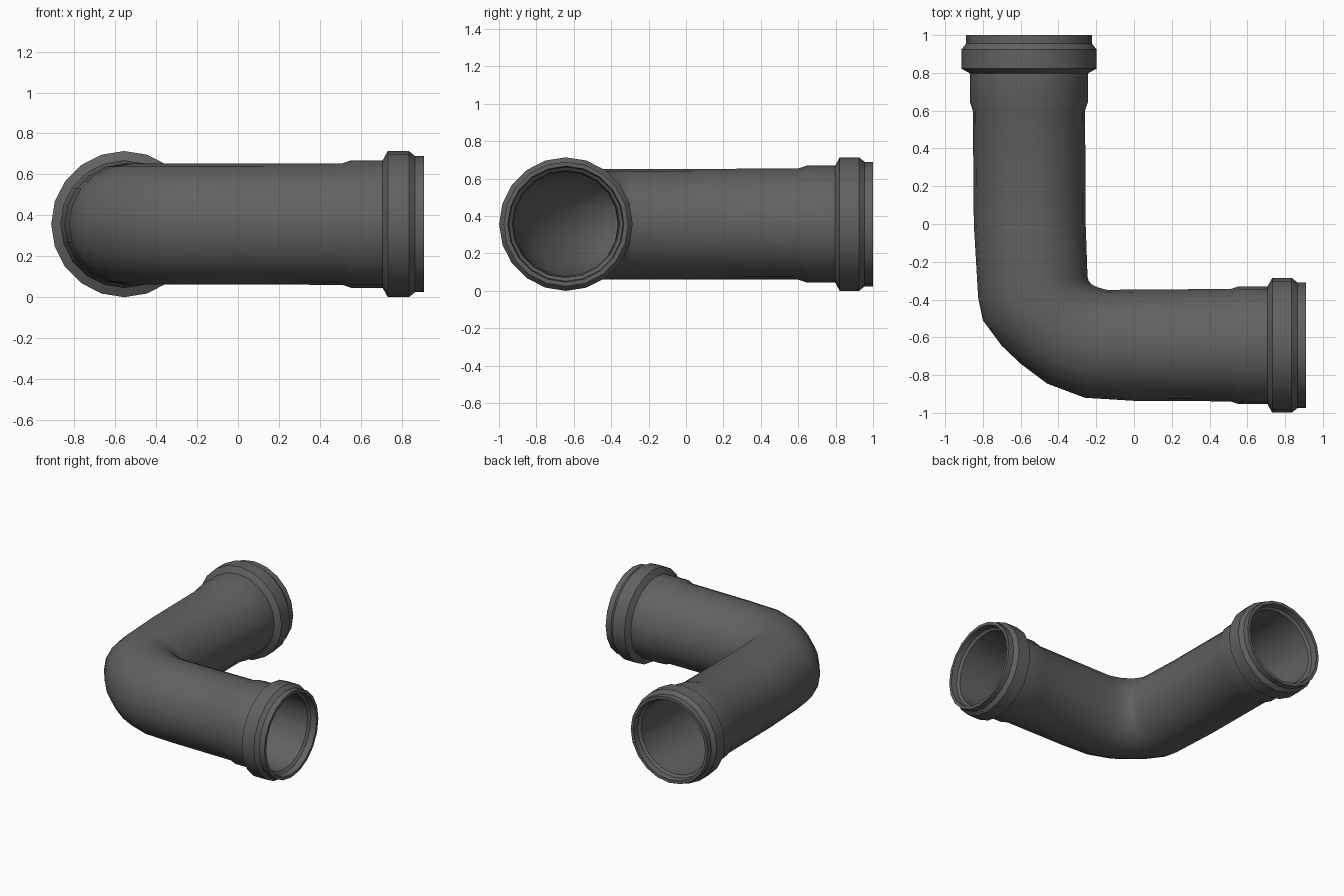
import bpy, bmesh, math
from mathutils import Vector

if "Cube" in bpy.data.objects:
    bpy.data.objects.remove(bpy.data.objects["Cube"])

SIDES = 20
ZC = 0.357
R_PIPE = 0.295
R_BORE = 0.28

# Socket profiles: (distance back from the open end, radius)
SOCKET_OUT = [(0, .333), (.045, .333), (.075, .357), (.178, .357),
              (.203, .312), (.355, .312), (.4, .297)]
SOCKET_IN = [(0, .31), (.045, .305), (.06, .287), (.4, R_BORE)]

# Bend sections: outer-side point and inner-side point in plan
BEND = [((-.848, 0), (-.256, 0)),
        ((-.825, -.39), (-.246, -.28)),
        ((-.8, -.51), (-.24, -.3)),
        ((-.7, -.645), (-.228, -.316)),
        ((-.6, -.74), (-.212, -.327)),
        ((-.46, -.845), (-.19, -.336)),
        ((-.26, -.92), (-.14, -.35)),
        ((0, -.936), (0, -.346))]


def section(outer, inner, rz, scale=1.0):
    """One elliptical cross-section: centre, plan half-axis, vertical radius."""
    o, i = Vector((*outer, ZC)), Vector((*inner, ZC))
    return (o + i) / 2, (o - i) / 2 * scale, rz


def leg_a(profile):
    return [section((-.556 - r, 1 - d), (-.556 + r, 1 - d), r) for d, r in profile]


def leg_b(profile):
    return [section((.91 - d, -.642 - r), (.91 - d, -.642 + r), r) for d, r in profile]


def shell(socket, r):
    bend = [section(o, i, r, r / R_PIPE) for o, i in BEND]
    return leg_a(socket) + bend + leg_b(socket)[::-1]


# Outer skin one way, bore back the other way, closed at both rims
sections = shell(SOCKET_OUT, R_PIPE) + shell(SOCKET_IN, R_BORE)[::-1]

bm = bmesh.new()
rings = []
for c, h, rz in sections:
    ring = []
    for k in range(SIDES):
        a = 2 * math.pi * k / SIDES
        ring.append(bm.verts.new(c + h * math.cos(a) + Vector((0, 0, rz * math.sin(a)))))
    rings.append(ring)
for n, ring in enumerate(rings):
    nxt = rings[(n + 1) % len(rings)]
    for k in range(SIDES):
        j = (k + 1) % SIDES
        bm.faces.new((ring[k], ring[j], nxt[j], nxt[k]))
bmesh.ops.recalc_face_normals(bm, faces=bm.faces)

mesh = bpy.data.meshes.new("pipe_elbow")
bm.to_mesh(mesh)
bm.free()
pipe = bpy.data.objects.new("pipe_elbow", mesh)
bpy.context.collection.objects.link(pipe)

# Dark grey plastic
mat = bpy.data.materials.new("dark_grey_plastic")
mat.diffuse_color = (0.12, 0.12, 0.12, 1)
mat.use_nodes = True
mat.node_tree.nodes["Principled BSDF"].inputs["Base Color"].default_value = mat.diffuse_color
mesh.materials.append(mat)

bpy.context.view_layer.objects.active = pipe
pipe.select_set(True)
bpy.ops.object.shade_smooth_by_angle(angle=math.radians(35))
